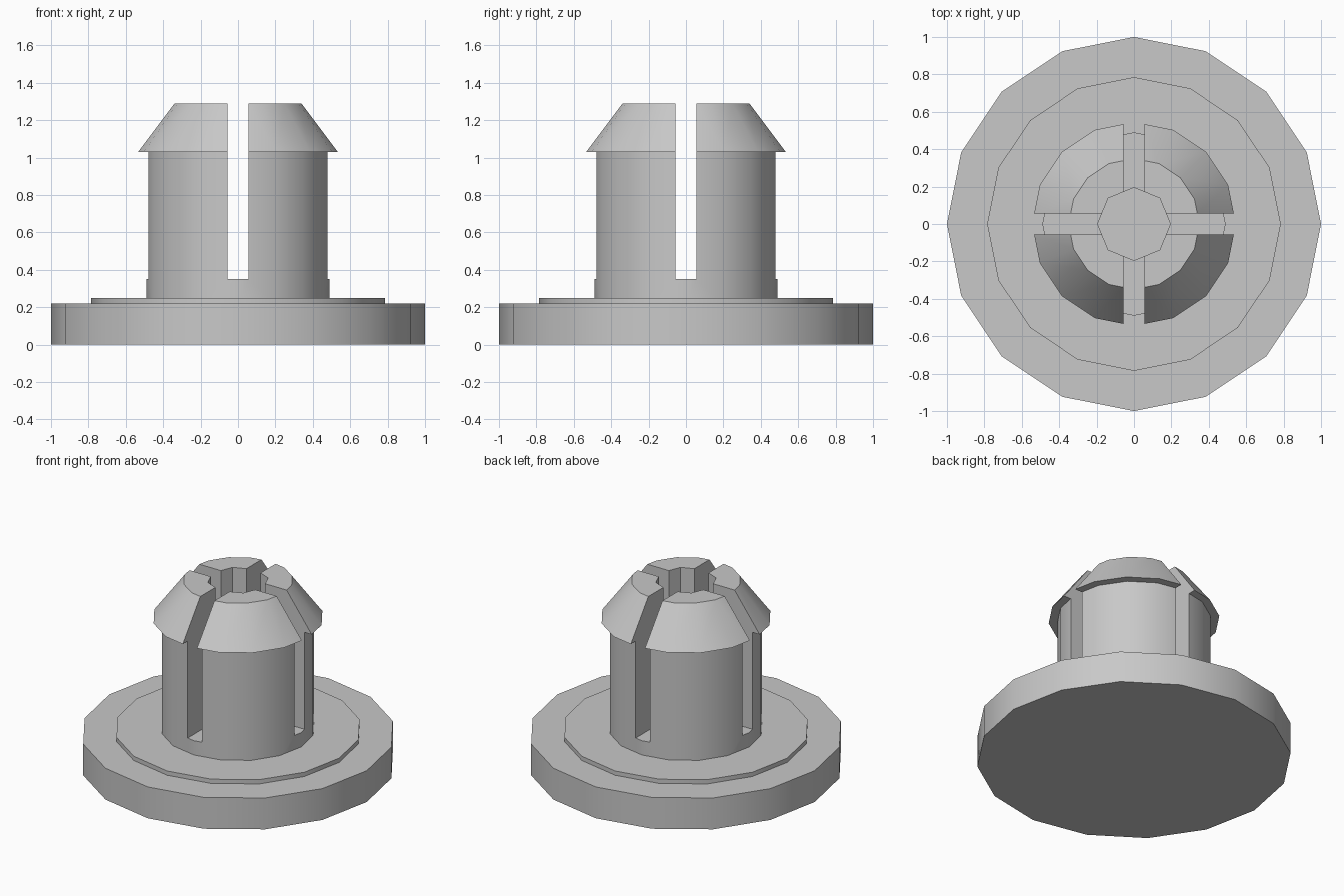
import bpy, bmesh, math

cube = bpy.data.objects.get("Cube")
if cube:
    bpy.data.objects.remove(cube, do_unlink=True)

# Single plastic colour
GREY = (0.58, 0.58, 0.58, 1)
mat = bpy.data.materials.new("grey_plastic")
mat.use_nodes = True
mat.diffuse_color = GREY
mat.node_tree.nodes["Principled BSDF"].inputs["Base Color"].default_value = GREY


def add_object(name, bm):
    bmesh.ops.recalc_face_normals(bm, faces=bm.faces)
    mesh = bpy.data.meshes.new(name)
    bm.to_mesh(mesh)
    bm.free()
    mesh.materials.append(mat)
    obj = bpy.data.objects.new(name, mesh)
    bpy.context.collection.objects.link(obj)
    return obj


def lathe(name, profile, sides=16):
    """Closed turned solid from (radius, z) pairs, listed bottom to top."""
    bm = bmesh.new()
    rings = []
    for r, z in profile:
        angles = [math.tau * i / sides for i in range(sides)]
        rings.append([bm.verts.new((r * math.cos(a), r * math.sin(a), z)) for a in angles])
    for low, high in zip(rings, rings[1:]):
        for i in range(sides):
            j = (i + 1) % sides
            bm.faces.new((low[i], low[j], high[j], high[i]))
    bm.faces.new(rings[0])
    bm.faces.new(rings[-1])
    return add_object(name, bm)


def box(name, size, centre):
    bm = bmesh.new()
    bmesh.ops.create_cube(bm, size=1)
    bmesh.ops.scale(bm, vec=size, verts=bm.verts)
    bmesh.ops.translate(bm, vec=centre, verts=bm.verts)
    return add_object(name, bm)


def select_only(obj):
    bpy.ops.object.select_all(action='DESELECT')
    obj.select_set(True)
    bpy.context.view_layer.objects.active = obj


def cut(obj, cutter):
    cutter.hide_render = True
    select_only(obj)
    mod = obj.modifiers.new("cut", 'BOOLEAN')
    mod.operation = 'DIFFERENCE'
    mod.solver = 'EXACT'
    mod.object = cutter
    bpy.ops.object.modifier_apply(modifier=mod.name)
    bpy.data.objects.remove(cutter, do_unlink=True)


# Wide head and the thin step on top of it
head = lathe("head_disc", [(1, 0), (1, 0.22)])
step = lathe("step_disc", [(0.785, 0.21), (0.785, 0.25)])

# Post with a barbed, tapering tip
post = lathe("split_post", [(0.49, 0.23), (0.49, 1.03), (0.545, 1.03), (0.35, 1.29)])

# Centre bore and crossed slots divide the post into four prongs
cut(post, lathe("bore_cutter", [(0.195, 0.26), (0.195, 1.5)], 8))
cut(post, box("slot_cutter_x", (2, 0.11, 1.15), (0, 0, 0.925)))
cut(post, box("slot_cutter_y", (0.11, 2, 1.15), (0, 0, 0.925)))

# Smooth the turned sides and keep the rims crisp
for obj in (head, step, post):
    select_only(obj)
    bpy.ops.object.shade_smooth_by_angle(angle=math.radians(30))
